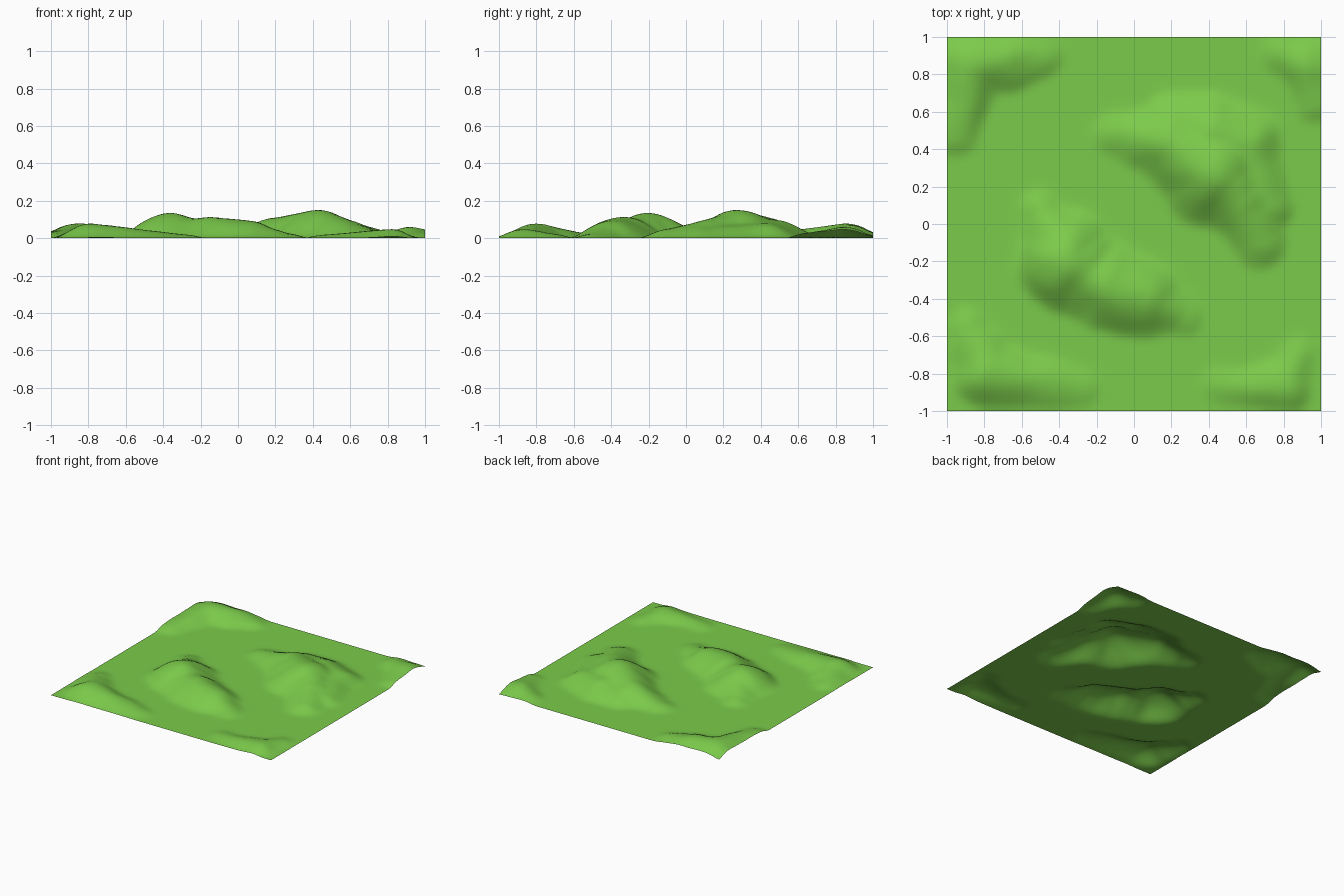
import bpy, bmesh
from mathutils import Vector, noise

if "Cube" in bpy.data.objects:
    bpy.data.objects.remove(bpy.data.objects["Cube"])

# Ridge lines: points of (x, y, height); the width follows from the height
BIG_HILL = [(-.08, .48, .035), (.2, .43, .11), (.42, .28, .152), (.57, .13, .1), (.68, -.1, .05)]
BIG_HILL_BACK = [(.2, .55, .06), (.42, .47, .1), (.6, .43, .08), (.69, .1, .06)]
CRESCENT = [(-.5, .07, .035), (-.36, -.2, .137), (-.25, -.29, .105),
            (-.15, -.33, .115), (.05, -.4, .095), (.26, -.49, .025)]
SOUTH_WEST = [(-.88, -.57, .03), (-.78, -.8, .08), (-.28, -.88, .02)]
NORTH_WEST = [(-.96, .48, .03), (-.86, .86, .08), (-.68, .88, .07), (-.5, .9, .035)]
NORTH_EAST = [(.8, .91, .035), (.93, .85, .062), (.98, .66, .03)]
SOUTH_EAST = [(.47, -.87, .02), (.82, -.87, .05), (.87, -.71, .025)]
RIDGES = (BIG_HILL, BIG_HILL_BACK, CRESCENT, SOUTH_WEST, NORTH_WEST, NORTH_EAST, SOUTH_EAST)


def segment_height(p, a, b):
    """Rounded slope around one straight piece of ridge."""
    a2, ab = a.xy, b.xy - a.xy
    t = min(1, max(0, (p - a2).dot(ab) / ab.length_squared))
    h = a.z + t * (b.z - a.z)
    d = (p - a2 - ab * t).length / (.08 + 1.5 * h)
    return h * (1 - d * d) ** 1.5 if d < 1 else 0


SEGMENTS = [(Vector(a), Vector(b)) for r in RIDGES for a, b in zip(r, r[1:])]


def height(co):
    # gentle gullies come from warping the sample position
    warp = noise.noise_vector(co * 6) * .025
    p = (co + warp).xy
    return max(segment_height(p, a, b) for a, b in SEGMENTS)


# Ground sheet raised into hills
bm = bmesh.new()
bmesh.ops.create_grid(bm, x_segments=80, y_segments=80, size=1)
for v in bm.verts:
    v.co.z = height(v.co)

# Soften creases where ridges meet
for _ in range(2):
    soft = {}
    for v in bm.verts:
        near = [e.other_vert(v).co.z for e in v.link_edges]
        soft[v] = .5 * v.co.z + .5 * sum(near) / len(near)
    for v, z in soft.items():
        v.co.z = z
for f in bm.faces:
    f.smooth = True

mesh = bpy.data.meshes.new("hilly_ground")
bm.to_mesh(mesh)
bm.free()
ground = bpy.data.objects.new("hilly_ground", mesh)
bpy.context.collection.objects.link(ground)

# Grass green
grass = bpy.data.materials.new("grass")
grass.diffuse_color = (.20, .60, .07, 1)
grass.use_nodes = True
grass.node_tree.nodes["Principled BSDF"].inputs["Base Color"].default_value = grass.diffuse_color
mesh.materials.append(grass)
